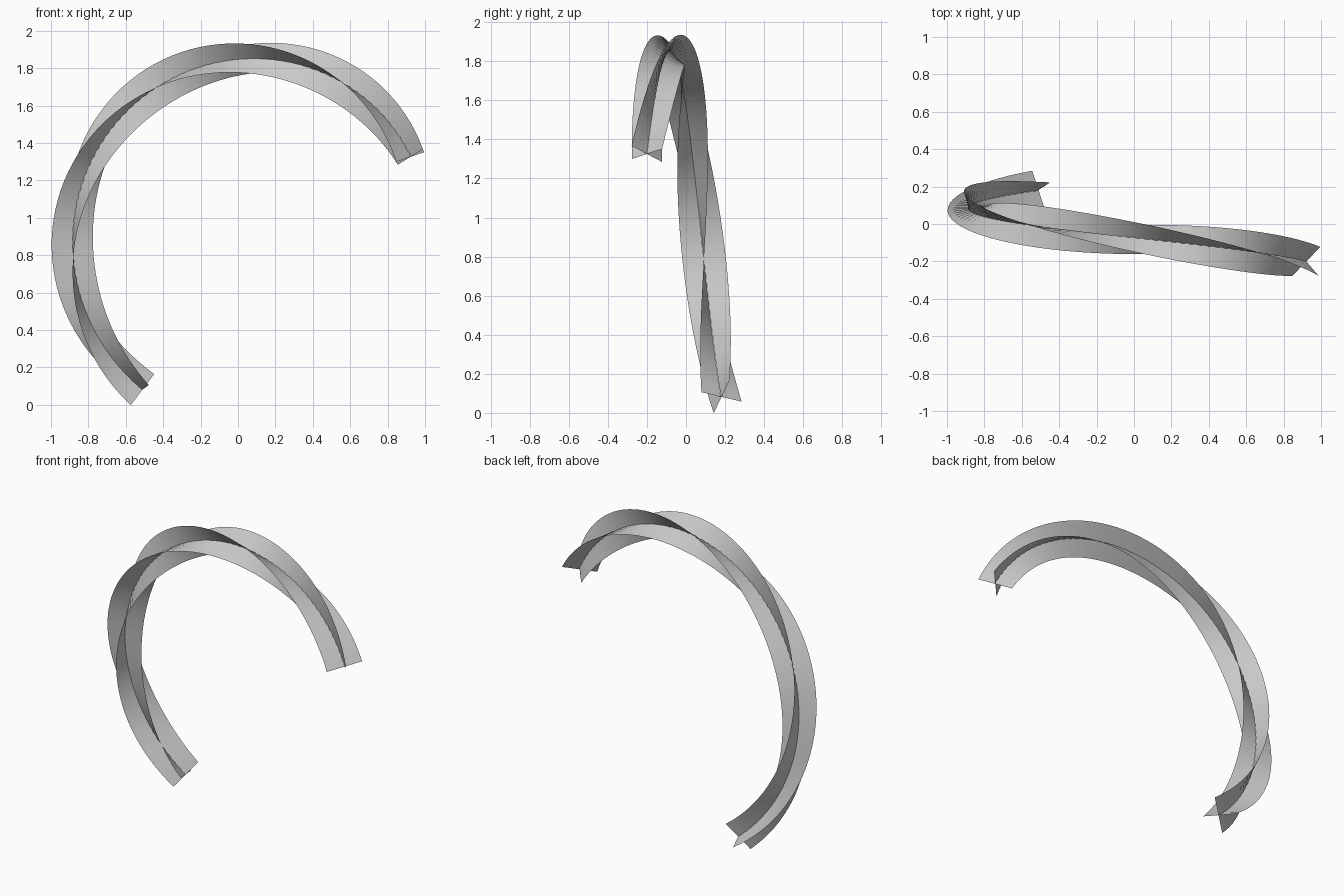
import bpy
from math import radians, cos, sin
from mathutils import Vector

if "Cube" in bpy.data.objects:
    bpy.data.objects.remove(bpy.data.objects["Cube"])

SEGMENTS = 72
HALF_WIDTH = 0.111
CENTRE_X, CENTRE_Z = 0.08, 0.88
START, END = radians(233.5), radians(27.9)
RADII = (0.993, 0.965, 0.971, 0.952)      # radius at even steps along the arc


def radius(f):
    """Smooth cubic through the four radii."""
    total = 0
    for i, r in enumerate(RADII):
        for j in range(4):
            if j != i:
                r *= (3 * f - j) / (i - j)
        total += r
    return total


def path(f):
    """Centre line: one loose, slightly advancing coil."""
    a = START + (END - START) * f
    r = radius(f)
    return Vector((CENTRE_X + r * cos(a), 0.182 - 0.382 * f, CENTRE_Z + r * sin(a)))


def make_ribbon(name, offset):
    """Flat strip that twists around the centre line."""
    verts = []
    for i in range(SEGMENTS + 1):
        f = i / SEGMENTS
        a = START + (END - START) * f
        tangent = (path(f + 0.001) - path(f - 0.001)).normalized()
        out = Vector((cos(a), 0, sin(a)))
        out = (out - tangent * out.dot(tangent)).normalized()
        side = out.cross(tangent)
        if side.y < 0:
            side = -side
        twist = radians(offset - 21 - 294 * f)
        d = (out * cos(twist) + side * sin(twist)) * HALF_WIDTH
        verts += [path(f) - d, path(f) + d]
    faces = [(2 * i, 2 * i + 1, 2 * i + 3, 2 * i + 2) for i in range(SEGMENTS)]
    mesh = bpy.data.meshes.new(name)
    mesh.from_pydata(verts, [], faces)
    mesh.shade_smooth()
    obj = bpy.data.objects.new(name, mesh)
    bpy.context.collection.objects.link(obj)


# Two ribbons crossing at right angles
make_ribbon("ribbon_a", 0)
make_ribbon("ribbon_b", 90)
